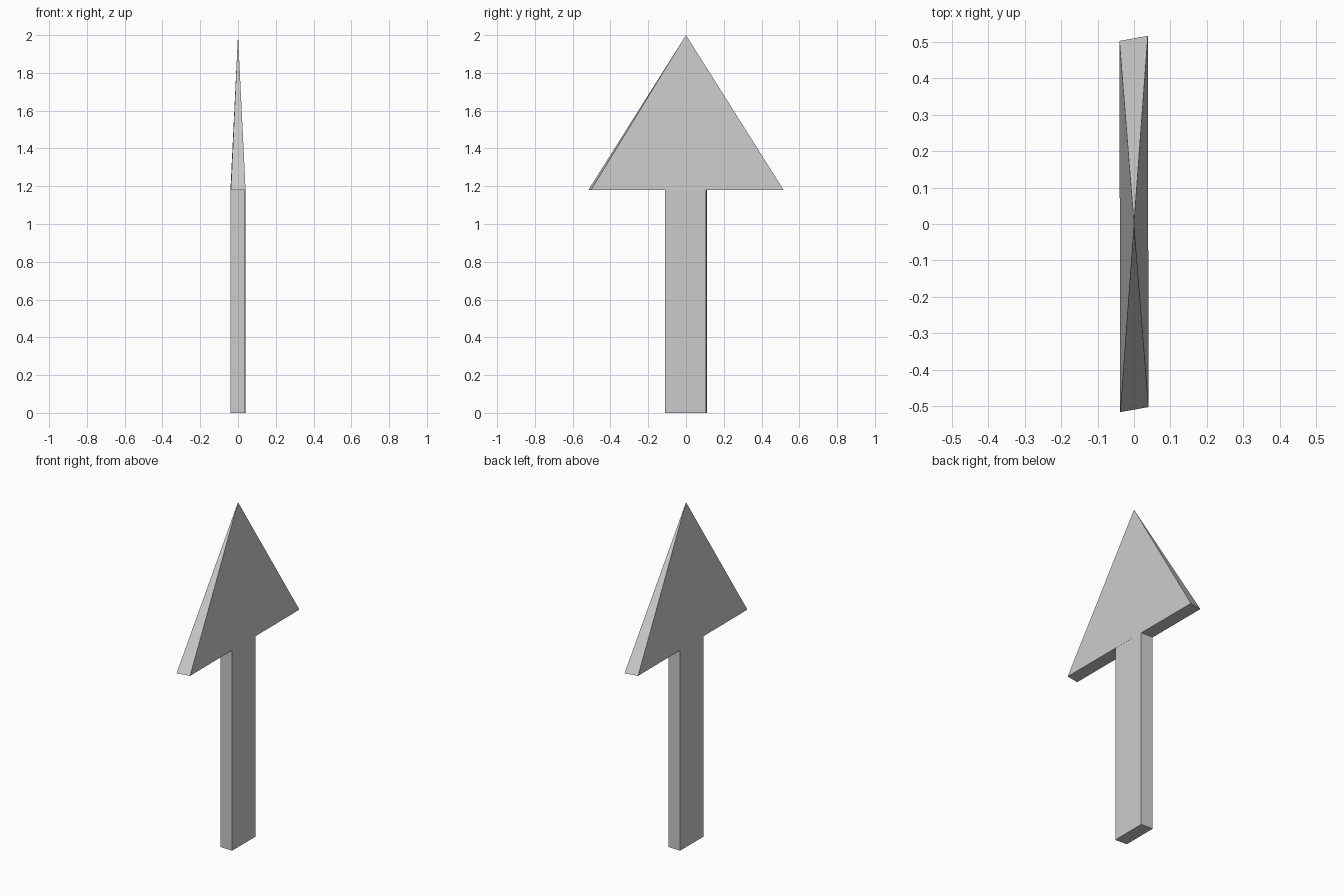
import bpy, bmesh
from mathutils import Vector

if "Cube" in bpy.data.objects:
    bpy.data.objects.remove(bpy.data.objects["Cube"])


def make_part(name, a, b, z0, z1, pointed):
    """Extrude a four-sided base (corners a, b and their opposites) from z0 to z1."""
    bm = bmesh.new()
    corners = [a, b, (-a[0], -a[1]), (-b[0], -b[1])]
    base = bm.faces.new([bm.verts.new((x, y, z0)) for x, y in corners])
    ext = bmesh.ops.extrude_face_region(bm, geom=[base], use_keep_orig=True)
    top = [g for g in ext["geom"] if isinstance(g, bmesh.types.BMVert)]
    bmesh.ops.translate(bm, verts=top, vec=(0, 0, z1 - z0))
    if pointed:
        bmesh.ops.pointmerge(bm, verts=top, merge_co=Vector((0, 0, z1)))
    bmesh.ops.recalc_face_normals(bm, faces=bm.faces)
    mesh = bpy.data.meshes.new(name)
    bm.to_mesh(mesh)
    bm.free()
    obj = bpy.data.objects.new(name, mesh)
    bpy.context.collection.objects.link(obj)
    return obj


# Flat four-sided shaft
make_part("arrow_shaft", (0.039, 0.106), (-0.038, 0.11), 0, 1.18, False)

# Flattened pyramid head, slightly skewed
make_part("arrow_head", (0.038, 0.517), (-0.04, 0.503), 1.18, 2, True)
